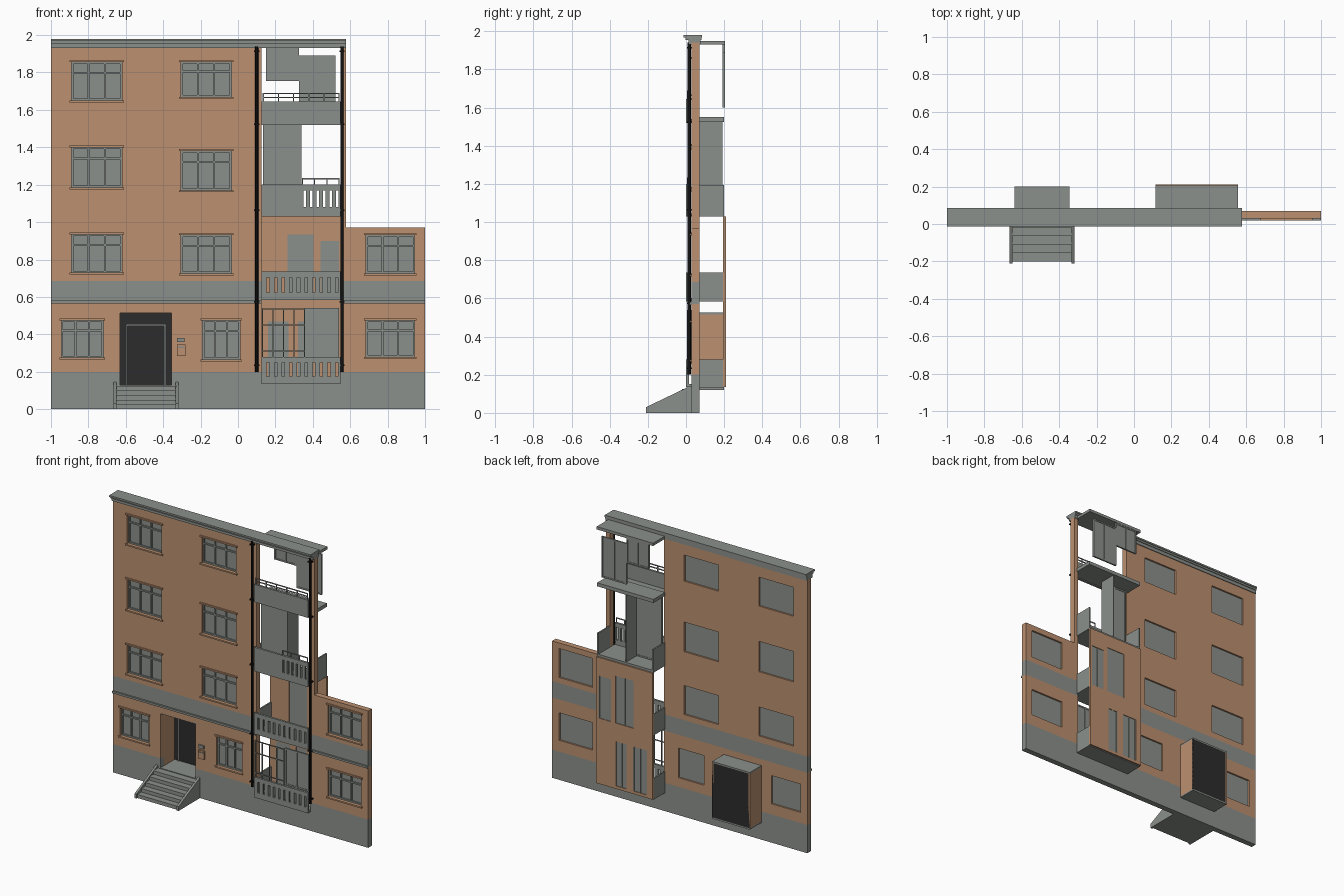
import bpy, bmesh

cube = bpy.data.objects.get("Cube")
if cube:
    bpy.data.objects.remove(cube, do_unlink=True)


def material(name, *rgb):
    mat = bpy.data.materials.new(name)
    mat.use_nodes = True
    mat.diffuse_color = (*rgb, 1)
    mat.node_tree.nodes["Principled BSDF"].inputs["Base Color"].default_value = (*rgb, 1)
    return mat


BRICK = material("brick orange", 0.5, 0.28, 0.16)
GREY = material("concrete grey", 0.26, 0.28, 0.26)
CHARCOAL = material("door charcoal", 0.025, 0.025, 0.025)
BLACK = material("pipe black", 0.006, 0.006, 0.006)


def finish(name, bm, mats):
    bmesh.ops.recalc_face_normals(bm, faces=bm.faces)
    mesh = bpy.data.meshes.new(name)
    bm.to_mesh(mesh)
    bm.free()
    for mat in mats:
        mesh.materials.append(mat)
    obj = bpy.data.objects.new(name, mesh)
    bpy.context.collection.objects.link(obj)
    return obj


def boxes(name, mat, items):
    """One object from boxes, each given as x range, y range, z range."""
    bm = bmesh.new()
    for ranges in items:
        made = bmesh.ops.create_cube(bm, size=1)["verts"]
        for v in made:
            for axis, (low, high) in enumerate(ranges):
                v.co[axis] = low if v.co[axis] < 0 else high
    return finish(name, bm, [mat])


def wall(name, mats, xr, yr, zr, holes=(), bands=()):
    """Slab facing the front with rectangular openings; bands take the second material."""
    xs = sorted({*xr, *(x for h in holes for x in h[0])})
    zs = sorted({*zr, *(z for h in holes for z in h[1]), *(z for b in bands for z in b)})
    bm, cache = bmesh.new(), {}

    def solid(i, k):
        if not (0 <= i < len(xs) - 1 and 0 <= k < len(zs) - 1):
            return False
        x, z = (xs[i] + xs[i + 1]) / 2, (zs[k] + zs[k + 1]) / 2
        return not any(h[0][0] < x < h[0][1] and h[1][0] < z < h[1][1] for h in holes)

    def vert(i, j, k):
        if (i, j, k) not in cache:
            cache[i, j, k] = bm.verts.new((xs[i], yr[j], zs[k]))
        return cache[i, j, k]

    for i in range(len(xs) - 1):
        for k in range(len(zs) - 1):
            if not solid(i, k):
                continue
            ring = [(i, k), (i + 1, k), (i + 1, k + 1), (i, k + 1)]
            quads = [[vert(a, j, c) for a, c in ring] for j in (0, 1)]
            beside = [(i, k - 1), (i + 1, k), (i, k + 1), (i - 1, k)]
            for n, cell in enumerate(beside):
                if not solid(*cell):
                    (a, c), (d, e) = ring[n], ring[(n + 1) % 4]
                    quads.append([vert(a, 0, c), vert(d, 0, e), vert(d, 1, e), vert(a, 1, c)])
            middle = (zs[k] + zs[k + 1]) / 2
            banded = any(low < middle < high for low, high in bands)
            for quad in quads:
                bm.faces.new(quad).material_index = int(banded)
    return finish(name, bm, mats)


# Main dimensions
FRONT, BACK = 0.03, 0.07
BAY_BACK = 0.2
BAY_L, BAY_R = 0.125, 0.548
PIER = 0.578
EAVES, TOP = 1.94, 1.98
LOW_TOP = 0.97
BAY = (BAY_L, BAY_R)

# Windows: x range, z range
left_col, right_col = (-0.89, -0.62), (-0.305, -0.035)
windows = [(left_col, (1.65, 1.855)), (right_col, (1.67, 1.855)),
           (left_col, (1.185, 1.4)), (right_col, (1.17, 1.38)),
           (left_col, (0.73, 0.935)), (right_col, (0.725, 0.93)),
           ((-0.945, -0.72), (0.275, 0.475)), ((-0.19, 0.01), (0.265, 0.475))]
windows += [((0.685, 0.945), zr) for zr in ((0.725, 0.93), (0.28, 0.475))]
DOOR = ((-0.63, -0.355), (0.13, 0.515))

# Facade with plinth and string band
bay_hole = (BAY, (0.14, EAVES))
sky_hole = ((PIER, 1), (LOW_TOP, EAVES))
wall("facade", [BRICK, GREY], (-1, 1), (FRONT, BACK), (0, EAVES),
     windows + [DOOR, bay_hole, sky_hole], bands=[(0, 0.2), (0.57, 0.685)])
boxes("string_moulding", GREY, [(xr, (0.018, FRONT), (0.566, 0.58))
                                for xr in ((-1, BAY_L), (BAY_R, 1))])
boxes("cornice", GREY, [((-1, PIER), (-0.014, 0.085), (1.968, TOP)),
                        ((-1, PIER), (-0.002, 0.08), (1.955, 1.968)),
                        ((-1, PIER), (0.012, 0.075), (1.932, 1.955))])

# Window glazing, frames, lintels and sills
glass, bars, trims = [], [], []
for (x0, x1), (z0, z1) in windows:
    glass.append(((x0, x1), (0.052, 0.058), (z0, z1)))
    t, y = 0.01, (0.043, 0.053)
    bars += [((x0, x1), y, (z, z + t)) for z in (z0, z1 - t, z0 + (z1 - z0) * 0.7)]
    for n in range(4):
        x = x0 + (x1 - x0 - t) * n / 3
        bars.append(((x, x + t), y, (z0, z1)))
    trims += [((x0 - t, x1 + t), (0.02, FRONT), (z, z + t)) for z in (z0 - t, z1)]
boxes("window_glass", GREY, glass)
boxes("window_frames", GREY, bars)
boxes("window_trims", BRICK, trims)

# Entrance recess with door
(dx0, dx1), (dz0, dz1) = DOOR
t = 0.01
deep = (FRONT, BAY_BACK)
boxes("entrance_sides", BRICK, [((dx0 - t, dx0), deep, DOOR[1]), ((dx1, dx1 + t), deep, DOOR[1])])
boxes("entrance_slabs", GREY, [((dx0 - t, dx1 + t), deep, (dz0 - t, dz0)),
                               ((dx0 - t, dx1 + t), deep, (dz1, dz1 + t))])
boxes("door", CHARCOAL, [((dx0 - t, dx1 + t), (BAY_BACK - t, BAY_BACK), DOOR[1])])
fx0, fx1, fz = -0.6, -0.385, 0.455
front_of_door = (BAY_BACK - 2 * t, BAY_BACK - t)
boxes("door_frame", GREY, [((fx0, fx0 + t), front_of_door, (dz0, fz)),
                           ((fx1 - t, fx1), front_of_door, (dz0, fz)),
                           ((fx0, fx1), front_of_door, (fz - t, fz))])

# Steps with sloping cheeks
STEPS, RUN, RISE = 5, 0.045, 0.025
boxes("steps", GREY, [((-0.65, -0.33), (-0.2 + RUN * n, FRONT), (RISE * n, RISE * (n + 1)))
                      for n in range(STEPS)])
for side, x in (("left", -0.335), ("right", -0.665)):
    cheek = boxes(side + "_step_cheek", GREY, [((x, x + 0.016), (-0.21, FRONT), (0, 0.145))])
    for v in cheek.data.vertices:
        if v.co.y < 0 and v.co.z > 0:
            v.co.z = FRONT

# Intercom and letter box beside the door
boxes("letter_box", BRICK, [((-0.325, -0.28), (0.018, FRONT), (0.285, 0.345))])
boxes("letter_box_slot", GREY, [((-0.32, -0.285), (0.014, 0.018), (0.328, 0.334))])
boxes("intercom", GREY, [((-0.325, -0.285), (0.02, FRONT), (0.358, 0.38))])

# Rear wall of the bay with tall windows
bay_windows = [((0.265, 0.405), (0.6, 0.935)), ((0.44, 0.54), (0.6, 0.9)),
               ((0.16, 0.27), (0.155, 0.47)), ((0.32, 0.4), (0.155, 0.47))]
wall("bay_rear_wall", [BRICK], (0.115, 0.557), (0.195, 0.21), (0.135, 1.03), bay_windows)
panes, mullions = [], []
for (x0, x1), zr in bay_windows:
    mid = (x0 + x1) / 2
    panes.append(((x0, x1), (0.199, 0.205), zr))
    mullions += [((x - 0.004, x + 0.004), (0.197, 0.208), zr) for x in (x0 + 0.004, mid, x1 - 0.004)]
boxes("bay_window_panes", GREY, panes)
boxes("bay_window_mullions", GREY, mullions)

# Balcony floors and roof slab
OUT = (0.115, 0.557)
boxes("balcony_floors", GREY, [(BAY, (0.005, BACK), (z, z + 0.016)) for z in (0.135, 0.585, 1.03, 1.525)]
      + [(OUT, (BACK, BAY_BACK), (z, z + 0.016)) for z in (0.13, 0.585, 1.03)]
      + [(OUT, (BACK, BAY_BACK), (1.525, 1.55)), (OUT, (BACK, 0.205), (1.93, 1.95))])


# Balcony parapets with slots
def parapet(name, z0, z1, slot_start, count, slot_z):
    pitch = (BAY_R - slot_start) / max(count, 1)
    slots = []
    for n in range(count):
        x = slot_start + pitch * (n + 0.5)
        slots.append(((x - 0.007, x + 0.007), slot_z))
    wall(name, [GREY], BAY, (0, 0.015), (z0, z1), slots)


parapet("first_parapet", 0.135, 0.28, 0.14, 10, (0.175, 0.25))
parapet("second_parapet", 0.585, 0.735, 0.14, 10, (0.625, 0.705))
parapet("third_parapet", 1.03, 1.2, 0.34, 6, (1.08, 1.17))
parapet("fourth_parapet", 1.52, 1.645, BAY_L, 0, None)
sides = [((x, x + t), (BACK, BAY_BACK), zr)
         for zr in ((0.135, 0.28), (0.585, 0.735), (1.03, 1.195)) for x in (0.115, 0.547)]
boxes("side_parapets", GREY, sides)

# Balcony railings
r = 0.003


def railing(name, x0, x1, z0, z1, levels, posts):
    y = (0.004, 0.01)
    items = [((x0, x1), y, (z - r, z + r)) for z in levels]
    for n in range(posts):
        x = x0 + (x1 - x0) * n / (posts - 1)
        items.append(((x - r, x + r), y, (z0, z1)))
    boxes(name, GREY, items)


railing("first_railing", 0.13, 0.355, 0.28, 0.54, (0.31, 0.45, 0.535), 5)
railing("third_railing", 0.345, 0.54, 1.2, 1.235, (1.232,), 4)
railing("fourth_railing", 0.135, 0.54, 1.645, 1.69, (1.667, 1.687), 6)


# Glazed screens: a thin sheet with raised frame
def screen(name, x0, x1, y, z0, z1):
    w = 0.01
    items = [((x0, x1), (y, y + 0.005), (z0, z1))]
    for x in (x0, (x0 + x1 - w) / 2, x1 - w):
        items.append(((x, x + w), (y - 0.004, y + 0.009), (z0, z1)))
    for z in (z0, z1 - w):
        items.append(((x0, x1), (y - 0.003, y + 0.008), (z, z + w)))
    boxes(name, GREY, items)


screen("first_floor_screen", 0.355, 0.54, 0.02, 0.28, 0.54)
screen("third_floor_screen", 0.135, 0.34, BACK, 1.045, 1.525)
boxes("third_floor_return", GREY, [((0.332, 0.34), (BACK, 0.19), (1.045, 1.525))])
screen("fourth_floor_small_screen", 0.15, 0.325, 0.195, 1.755, 1.93)
screen("fourth_floor_large_screen", 0.325, 0.52, 0.195, 1.6, 1.89)

# Drain pipes with clamps
for side, x in (("right", 0.1), ("left", 0.556)):
    bpy.ops.mesh.primitive_cylinder_add(vertices=12, radius=0.009, depth=EAVES - 0.2,
                                        location=(x, 0.016, (EAVES + 0.2) / 2))
    pipe = bpy.context.object
    pipe.name = side + "_drain_pipe"
    pipe.data.materials.append(BLACK)
    bpy.ops.object.shade_smooth_by_angle()
    boxes(side + "_pipe_clamps", BLACK, [((x - 0.014, x + 0.014), (0.004, FRONT), (z, z + 0.008))
                                         for z in (0.23, 0.57, 1.06, 1.52, 1.91)])
